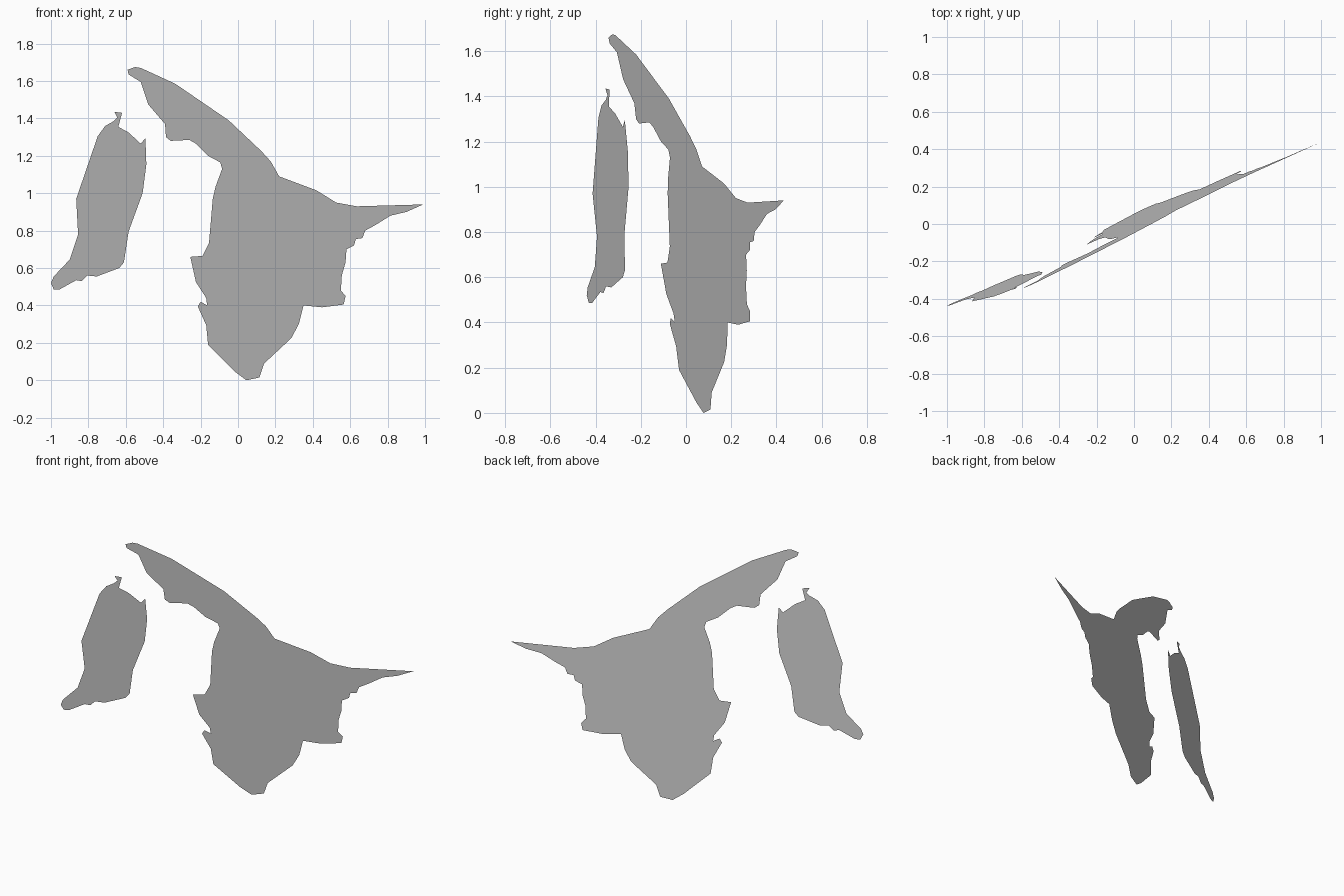
import bpy
import bmesh


def flat_panel(name, outline):
    """Flat sheet from an (x, z) outline, lying in one leaning plane."""
    bm = bmesh.new()
    verts = [bm.verts.new((x, 0.455 * x + 0.057 - 0.079 * z, z))
             for x, z in outline]
    face = bm.faces.new(verts)
    face.normal_update()
    if face.normal.y > 0:
        face.normal_flip()
    bmesh.ops.triangulate(bm, faces=[face])
    mesh = bpy.data.meshes.new(name)
    bm.to_mesh(mesh)
    bm.free()
    obj = bpy.data.objects.new(name, mesh)
    bpy.context.collection.objects.link(obj)
    return obj


# Large panel, clockwise from the upper tip
flat_panel("main_panel", [
    # upper arm, sloping down to the right spike
    (-.59, 1.66), (-.55, 1.675), (-.52, 1.67), (-.335, 1.585), (-.05, 1.39),
    (.125, 1.225), (.175, 1.17), (.22, 1.09), (.42, 1.015), (.525, .95),
    (.635, .93), (.99, .94),
    # ragged right edge
    (.90, .90), (.815, .88), (.735, .83), (.68, .80), (.665, .76),
    (.63, .755), (.62, .72), (.58, .70), (.575, .63), (.555, .56),
    (.55, .48), (.575, .45), (.565, .405), (.45, .39), (.35, .40),
    # bottom point
    (.325, .30), (.285, .225), (.14, .09), (.115, .015), (.045, 0),
    (-.015, .045), (-.16, .19),
    # notched left edge
    (-.17, .295), (-.215, .395), (-.20, .42), (-.165, .40), (-.17, .44),
    (-.225, .525), (-.255, .66), (-.19, .665), (-.155, .735), (-.135, .97),
    (-.12, 1.035), (-.085, 1.13), (-.095, 1.165),
    # underside of the arm
    (-.16, 1.2), (-.225, 1.265), (-.26, 1.285), (-.36, 1.28), (-.385, 1.3),
    (-.39, 1.37), (-.48, 1.475), (-.52, 1.595), (-.585, 1.635),
])

# Small detached panel on the left
flat_panel("side_panel", [
    (-.66, 1.435), (-.62, 1.43), (-.64, 1.355), (-.585, 1.325), (-.52, 1.265),
    (-.495, 1.295), (-.49, 1.155), (-.51, 1.0), (-.585, .795), (-.61, .63),
    (-.635, .60), (-.755, .555), (-.805, .56), (-.835, .53), (-.865, .535),
    (-.955, .485), (-.985, .485), (-1, .52), (-.985, .555), (-.90, .645),
    (-.855, .78), (-.865, .97), (-.75, 1.305), (-.71, 1.36), (-.665, 1.385),
    (-.645, 1.405),
])
